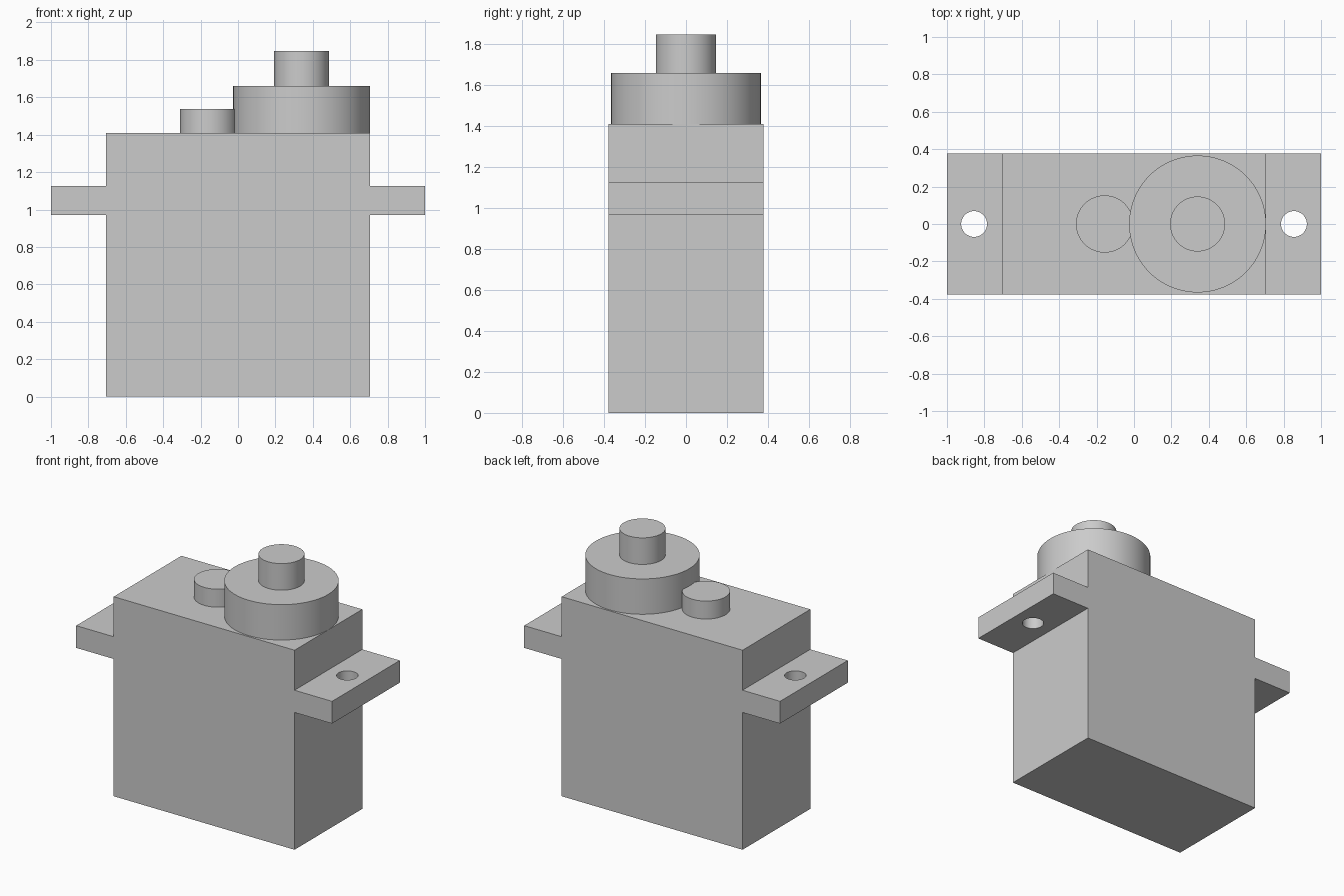
import bpy
import bmesh

cube = bpy.data.objects.get("Cube")
if cube:
    bpy.data.objects.remove(cube, do_unlink=True)

grey = bpy.data.materials.new("plain_grey")
grey.use_nodes = True
colour = (0.6, 0.6, 0.6, 1)
grey.diffuse_color = colour
grey.node_tree.nodes["Principled BSDF"].inputs["Base Color"].default_value = colour


def cylinder(name, x, radius, bottom, top):
    """Upright round part on the centre line, smooth with crisp rims."""
    bpy.ops.mesh.primitive_cylinder_add(
        vertices=96, radius=radius, depth=top - bottom,
        location=(x, 0, (bottom + top) / 2))
    obj = bpy.context.object
    obj.name = name
    obj.data.materials.append(grey)
    bpy.ops.object.shade_smooth_by_angle()
    return obj


HALF_BODY, HALF_DEPTH, BODY_TOP = 0.707, 0.378, 1.41
TAB_BOTTOM, TAB_TOP = 0.97, 1.127

# Case and mounting tabs: mirrored silhouette extruded front to back
right = [(HALF_BODY, 0), (HALF_BODY, TAB_BOTTOM), (1, TAB_BOTTOM),
         (1, TAB_TOP), (HALF_BODY, TAB_TOP), (HALF_BODY, BODY_TOP)]
outline = right + [(-x, z) for x, z in reversed(right)]
bm = bmesh.new()
face = bm.faces.new([bm.verts.new((x, -HALF_DEPTH, z)) for x, z in outline])
extruded = bmesh.ops.extrude_face_region(bm, geom=[face])["geom"]
bmesh.ops.translate(bm, vec=(0, 2 * HALF_DEPTH, 0),
                    verts=[v for v in extruded if isinstance(v, bmesh.types.BMVert)])
bmesh.ops.recalc_face_normals(bm, faces=bm.faces)
mesh = bpy.data.meshes.new("case_with_tabs")
bm.to_mesh(mesh)
bm.free()
case = bpy.data.objects.new("case_with_tabs", mesh)
bpy.context.collection.objects.link(case)
mesh.materials.append(grey)

# Screw hole through each tab
for side, x in (("left", 0.855), ("right", -0.855)):
    cutter = cylinder(side + "_hole_cutter", x, 0.069, TAB_BOTTOM - 0.1, TAB_TOP + 0.1)
    cutter.hide_render = True
    bpy.context.view_layer.objects.active = case
    cut = case.modifiers.new(side + "_screw_hole", 'BOOLEAN')
    cut.operation = 'DIFFERENCE'
    cut.solver = 'EXACT'
    cut.object = cutter
    bpy.ops.object.modifier_apply(modifier=cut.name)
    bpy.data.objects.remove(cutter, do_unlink=True)

bpy.ops.object.select_all(action='DESELECT')
case.select_set(True)
bpy.context.view_layer.objects.active = case
bpy.ops.object.shade_smooth_by_angle()

# Round gear housings and output shaft
cylinder("large_gear_housing", 0.34, 0.366, BODY_TOP, 1.66)
cylinder("small_gear_housing", -0.157, 0.153, BODY_TOP, 1.537)
cylinder("output_shaft", 0.34, 0.147, 1.66, 1.848)
